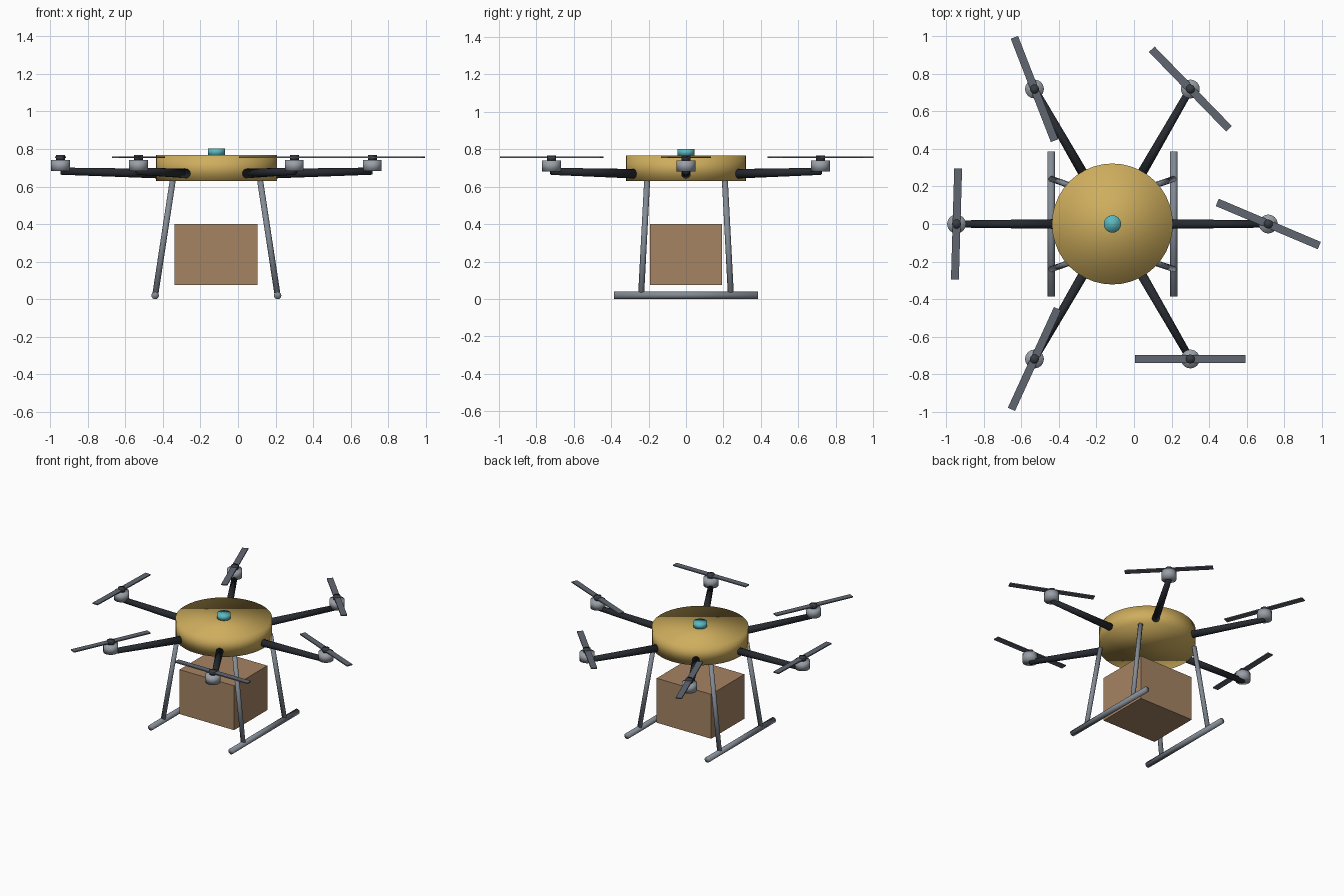
import bpy
from math import cos, sin, pi
from mathutils import Vector

if "Cube" in bpy.data.objects:
    bpy.data.objects.remove(bpy.data.objects["Cube"], do_unlink=True)


def material(name, rgb):
    mat = bpy.data.materials.new(name)
    mat.use_nodes = True
    mat.diffuse_color = (*rgb, 1)
    mat.node_tree.nodes["Principled BSDF"].inputs["Base Color"].default_value = (*rgb, 1)
    return mat


gold = material("gold shell", (0.62, 0.42, 0.11))
carbon = material("black carbon", (0.02, 0.024, 0.03))
silver = material("silver motor", (0.32, 0.35, 0.39))
steel = material("steel tube", (0.23, 0.26, 0.30))
slate = material("slate blade", (0.12, 0.135, 0.165))
dark = material("dark hub", (0.04, 0.046, 0.056))
teal = material("teal dome", (0.10, 0.48, 0.52))
card = material("brown cardboard", (0.38, 0.23, 0.125))

CX = -0.115  # airframe axis


def rod(name, start, end, r1, r2, mat, sides=24):
    """Smooth round bar, tapering from r1 at start to r2 at end."""
    a, b = Vector(start), Vector(end)
    bpy.ops.mesh.primitive_cone_add(vertices=sides, radius1=r1, radius2=r2,
                                    depth=(b - a).length, location=(a + b) / 2)
    ob = bpy.context.object
    ob.rotation_euler = (b - a).to_track_quat('Z', 'Y').to_euler()
    ob.name = name
    ob.data.materials.append(mat)
    bpy.ops.object.shade_smooth()
    return ob


def box(name, center, size, mat, turn=0):
    bpy.ops.mesh.primitive_cube_add(size=1, location=center, rotation=(0, 0, turn))
    ob = bpy.context.object
    ob.scale = size
    ob.name = name
    ob.data.materials.append(mat)
    return ob


# Central shell and antenna puck
rod("body", (CX, 0, 0.63), (CX, 0, 0.767), 0.322, 0.322, gold, 40)
rod("antenna_puck", (CX, 0, 0.765), (CX, 0, 0.802), 0.046, 0.046, teal)

# Six arms, each with motor, hub and blade
for i in range(6):
    ang = (i - 1) * pi / 3
    dx, dy = cos(ang), sin(ang)

    def at(r, z):
        return (CX + r * dx, r * dy, z)

    rod(f"arm_{i}", at(0.27, 0.668), at(0.83, 0.682), 0.026, 0.019, carbon, 16)
    rod(f"motor_{i}", at(0.83, 0.682), at(0.83, 0.741), 0.05, 0.05, silver)
    rod(f"hub_{i}", at(0.83, 0.74), at(0.83, 0.768), 0.024, 0.024, dark, 16)
    box(f"blade_{i}", at(0.83, 0.757), (0.59, 0.042, 0.008), slate, -0.4 * i)

# Landing gear
for sx, side in ((1, "left"), (-1, "right")):
    foot_x = CX + sx * 0.326
    rod(f"skid_{side}", (foot_x, -0.385, 0.02), (foot_x, 0.385, 0.02),
        0.02, 0.02, steel, 16)
    for sy, end in ((-1, "front"), (1, "back")):
        rod(f"leg_{side}_{end}", (foot_x, sy * 0.24, 0.02),
            (CX + sx * 0.233, sy * 0.208, 0.63), 0.016, 0.016, steel, 16)

# Cargo parcel
box("parcel", (CX - 0.003, 0, 0.238), (0.442, 0.386, 0.326), card)
